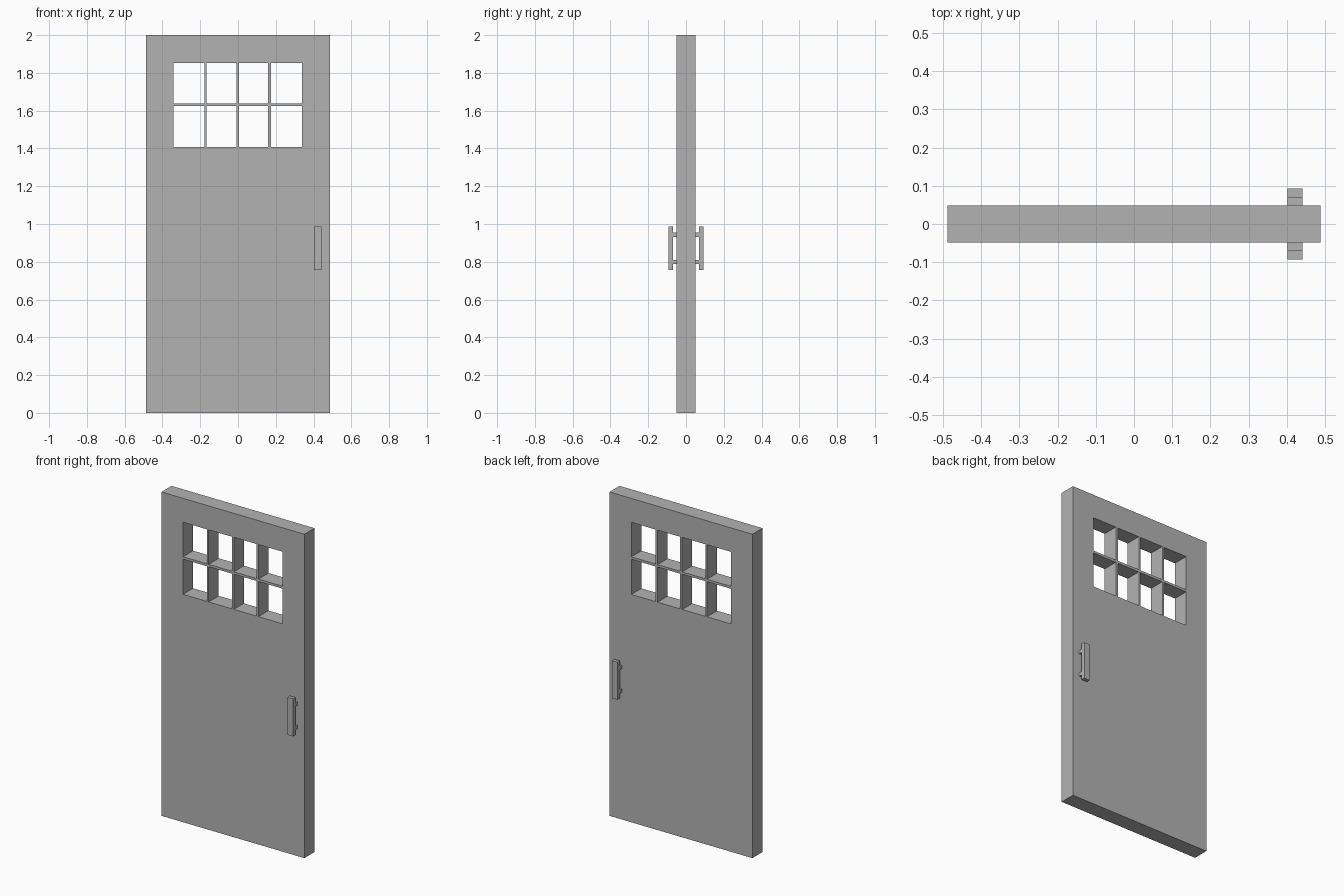
import bpy
import bmesh

cube = bpy.data.objects.get("Cube")
if cube:
    bpy.data.objects.remove(cube, do_unlink=True)

grey = bpy.data.materials.new("door grey")
grey.use_nodes = True
colour = (0.45, 0.45, 0.45, 1.0)
grey.diffuse_color = colour
grey.node_tree.nodes["Principled BSDF"].inputs["Base Color"].default_value = colour


def add_object(name, bm):
    mesh = bpy.data.meshes.new(name)
    bm.to_mesh(mesh)
    bm.free()
    mesh.materials.append(grey)
    obj = bpy.data.objects.new(name, mesh)
    bpy.context.collection.objects.link(obj)
    return obj


def add_box(name, low, high):
    bm = bmesh.new()
    bmesh.ops.create_cube(bm, size=1)
    for v in bm.verts:
        v.co = [(a + b) / 2 + c * (b - a) for a, b, c in zip(low, high, v.co)]
    return add_object(name, bm)


# Door panel: a sheet divided at the glazing bars, with the panes left open
xs = [-0.488, -0.341, -0.178, -0.166, -0.008, 0.006, 0.160, 0.174, 0.339, 0.488]
zs = [0, 1.407, 1.624, 1.639, 1.852, 2]
bm = bmesh.new()
grid = [[bm.verts.new((x, 0, z)) for z in zs] for x in xs]
for i in range(len(xs) - 1):
    for j in range(len(zs) - 1):
        if i % 2 and j % 2:
            continue
        bm.faces.new((grid[i][j], grid[i + 1][j], grid[i + 1][j + 1], grid[i][j + 1]))
door = add_object("door_panel", bm)
thickness = door.modifiers.new("thickness", "SOLIDIFY")
thickness.thickness = 0.098
thickness.offset = 0

# Pull handles on both sides: a flat grip on two mounts
for side, s in (("front", -1), ("back", 1)):
    def depth(a, b):
        return sorted((s * a, s * b))

    y0, y1 = depth(0.070, 0.093)
    add_box(side + "_handle_grip", (0.402, y0, 0.756), (0.442, y1, 0.988))
    y0, y1 = depth(0.048, 0.071)
    for label, z in (("lower", 0.798), ("upper", 0.943)):
        add_box(f"{side}_handle_{label}_mount",
                (0.402, y0, z - 0.011), (0.442, y1, z + 0.011))
